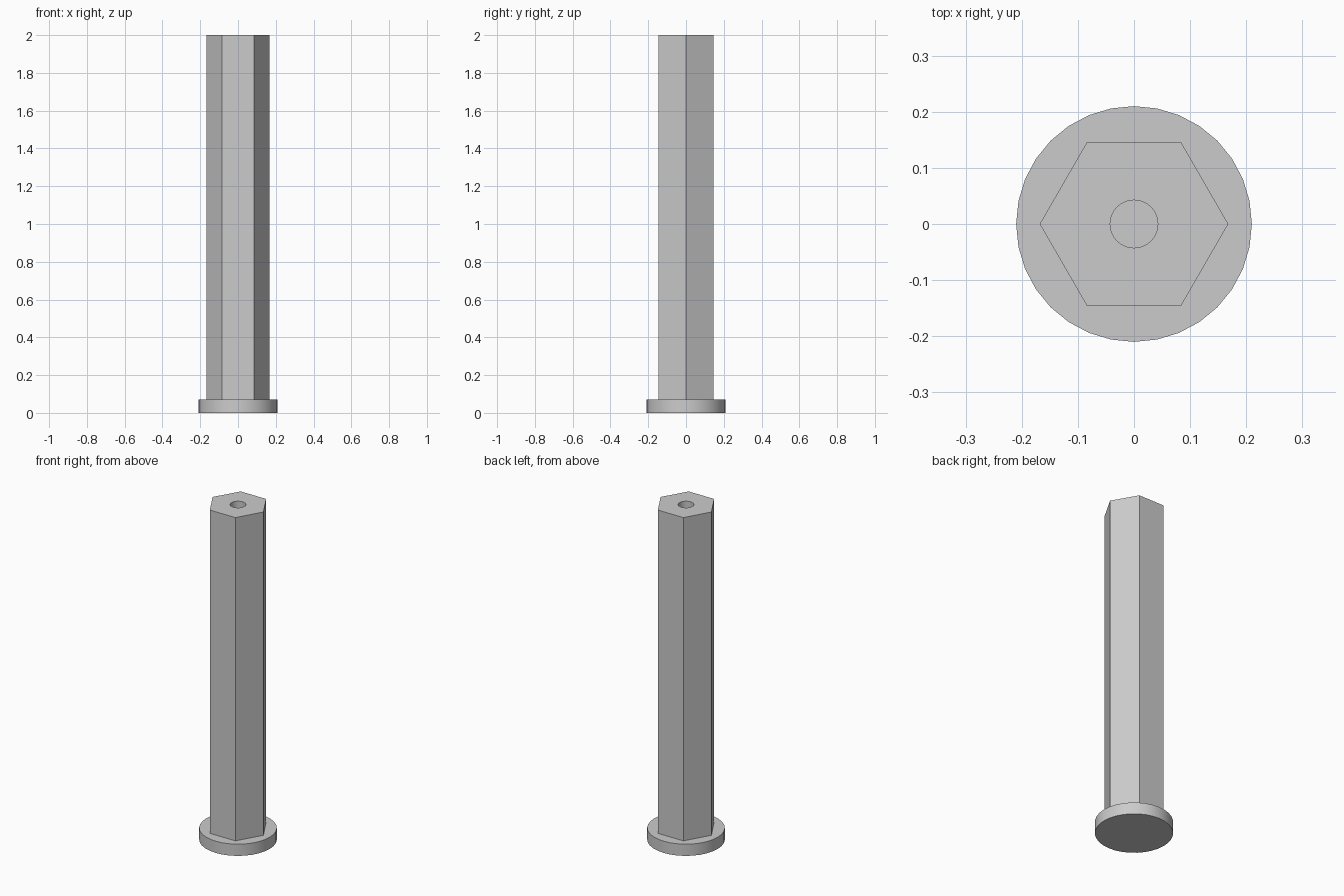
import bpy
import bmesh
from math import cos, sin, tau

cube = bpy.data.objects.get("Cube")
if cube:
    bpy.data.objects.remove(cube, do_unlink=True)

FLANGE_TOP = 0.07
HEIGHT = 2.0

grey = bpy.data.materials.new("plain grey")
grey.use_nodes = True
colour = (0.6, 0.6, 0.6, 1)
grey.diffuse_color = colour
grey.node_tree.nodes["Principled BSDF"].inputs["Base Color"].default_value = colour


def ring(bm, sides, radius, z):
    """Closed loop of edges with its first corner on +x."""
    verts = [bm.verts.new((radius * cos(tau * i / sides), radius * sin(tau * i / sides), z))
             for i in range(sides)]
    edges = [bm.edges.new((verts[i], verts[(i + 1) % sides])) for i in range(sides)]
    return verts, edges


def wall(bm, low, high):
    for i in range(len(low)):
        j = (i + 1) % len(low)
        bm.faces.new((low[i], low[j], high[j], high[i]))


def finish(bm, name):
    bmesh.ops.recalc_face_normals(bm, faces=bm.faces)
    mesh = bpy.data.meshes.new(name)
    bm.to_mesh(mesh)
    bm.free()
    mesh.materials.append(grey)
    obj = bpy.data.objects.new(name, mesh)
    bpy.context.collection.objects.link(obj)
    return obj


# Round base flange
bm = bmesh.new()
bottom, _ = ring(bm, 32, 0.21, 0)
top, _ = ring(bm, 32, 0.21, FLANGE_TOP)
wall(bm, bottom, top)
bm.faces.new(bottom)
bm.faces.new(top)
flange = finish(bm, "base_flange")

# Hexagonal shaft with a round bore down to the flange
bm = bmesh.new()
outer, inner = [], []
for z in (FLANGE_TOP, HEIGHT):
    hexagon, hex_edges = ring(bm, 6, 0.168, z)
    bore, bore_edges = ring(bm, 32, 0.0425, z)
    bmesh.ops.triangle_fill(bm, use_beauty=True, edges=hex_edges + bore_edges, normal=(0, 0, 1))
    outer.append(hexagon)
    inner.append(bore)
wall(bm, *outer)
wall(bm, *inner)
shaft = finish(bm, "hexagonal_shaft")

# Smooth round walls, crisp rims and hexagon corners
for obj in (flange, shaft):
    bpy.ops.object.select_all(action="DESELECT")
    obj.select_set(True)
    bpy.context.view_layer.objects.active = obj
    bpy.ops.object.shade_smooth_by_angle(angle=0.5)
